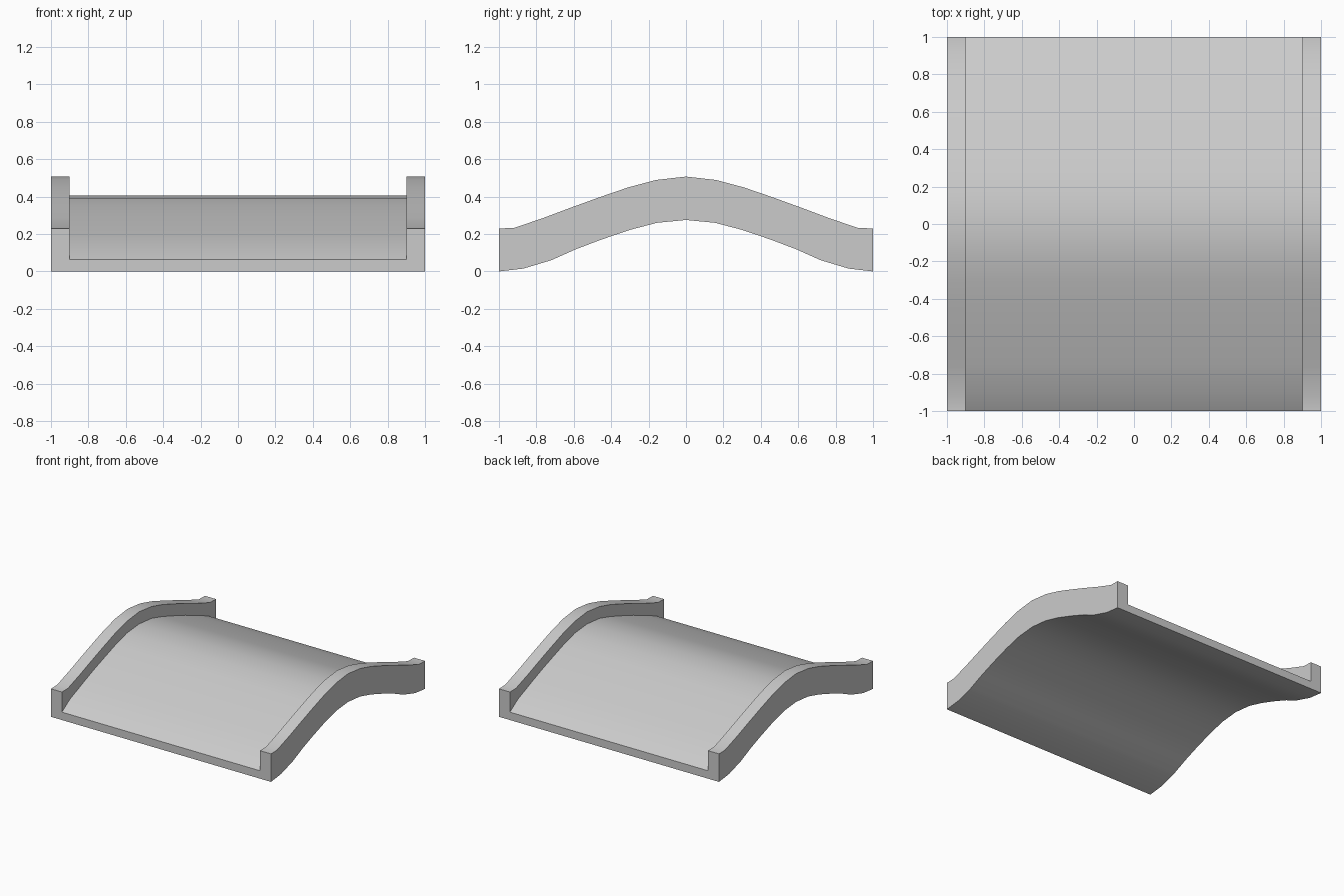
import bpy
import bmesh
import math

if "Cube" in bpy.data.objects:
    bpy.data.objects.remove(bpy.data.objects["Cube"])

# Half profiles from the front end to the crest: (y, z)
underside = [(-1, 0), (-.87, .015), (-.72, .06), (-.59, .118),
             (-.45, .171), (-.30, .222), (-.155, .26), (0, .275)]
deck_top = [(-1, .065), (-.90, .13), (-.745, .193), (-.60, .25),
            (-.45, .303), (-.305, .352), (-.16, .392), (0, .407)]
rail_top = [(-1, .23), (-.92, .232), (-.76, .287), (-.605, .345),
            (-.45, .401), (-.31, .449), (-.16, .489), (0, .507)]


def mirrored(half):
    return half + [(-y, z) for y, z in reversed(half[:-1])]


# Curved bridge deck with a raised rail along each side, lofted end to end
bm = bmesh.new()
rings = []
for low, deck, rail in zip(*map(mirrored, (underside, deck_top, rail_top))):
    section = [(-1, low), (-1, rail), (-.9, rail), (-.9, deck),
               (.9, deck), (.9, rail), (1, rail), (1, low)]
    rings.append([bm.verts.new((x, p[0], p[1])) for x, p in section])
for a, b in zip(rings, rings[1:]):
    for i in range(8):
        j = (i + 1) % 8
        bm.faces.new((a[i], a[j], b[j], b[i]))
# End caps
bm.faces.new(rings[0])
bm.faces.new(rings[-1][::-1])
bmesh.ops.recalc_face_normals(bm, faces=bm.faces[:])

mesh = bpy.data.meshes.new("bridge_deck")
bm.to_mesh(mesh)
bm.free()
bridge = bpy.data.objects.new("bridge_deck", mesh)
bpy.context.collection.objects.link(bridge)
bpy.context.view_layer.objects.active = bridge
bridge.select_set(True)
bpy.ops.object.shade_smooth_by_angle(angle=math.radians(40))
